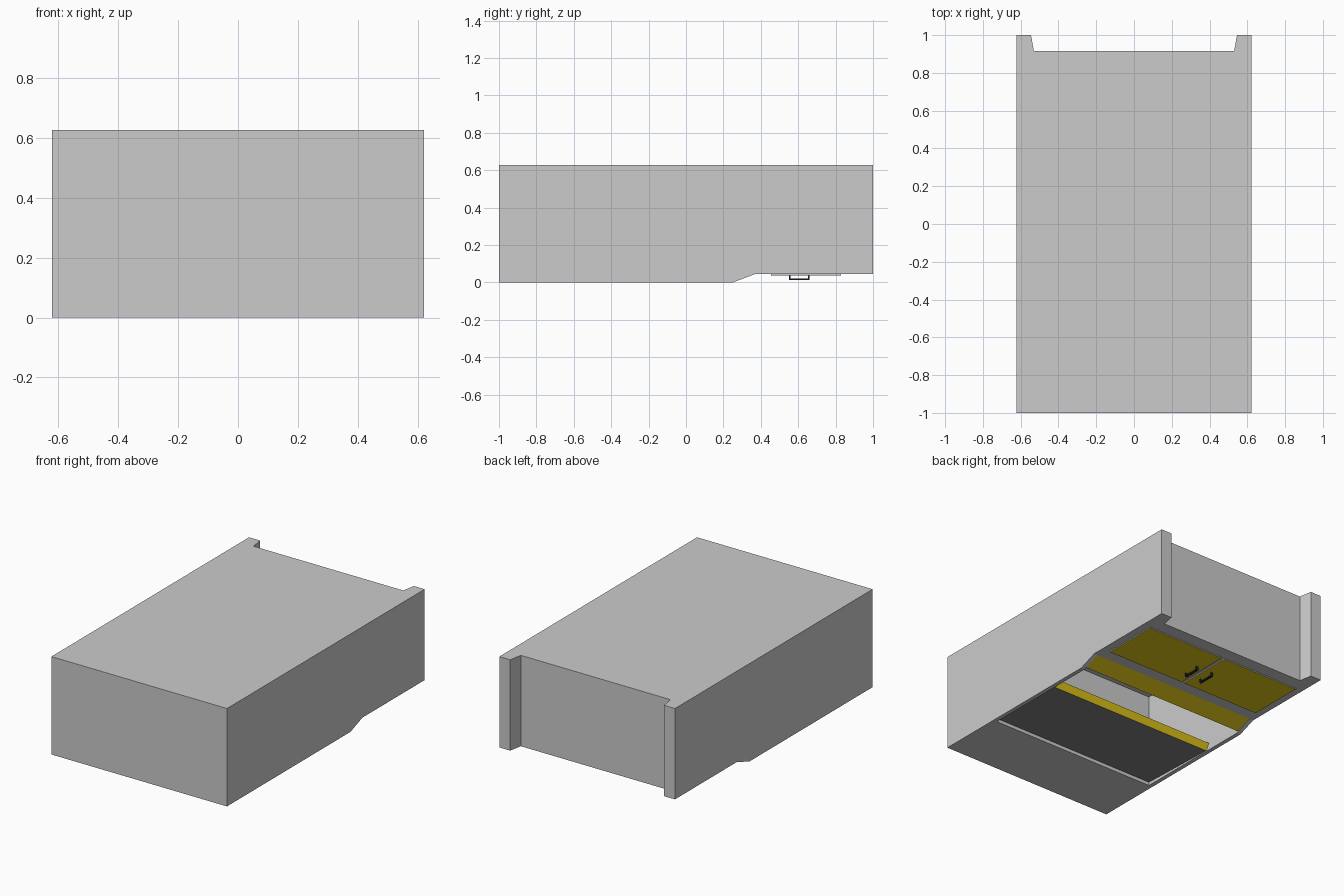
import bpy, bmesh
from mathutils import Vector

if "Cube" in bpy.data.objects:
    bpy.data.objects.remove(bpy.data.objects["Cube"])


def material(name, color):
    m = bpy.data.materials.new(name)
    m.diffuse_color = (*color, 1)
    m.use_nodes = True
    m.node_tree.nodes["Principled BSDF"].inputs["Base Color"].default_value = m.diffuse_color
    return m


YELLOW = material("yellow", (0.8, 0.6, 0.01))
DARK = material("dark_glass", (0.22, 0.22, 0.22))
BLACK = material("black", (0.02, 0.02, 0.02))


def prism(name, points, direction, mat=None):
    """Extrude a closed outline of 3D points along a direction."""
    bm = bmesh.new()
    face = bm.faces.new([bm.verts.new(p) for p in points])
    new = bmesh.ops.extrude_face_region(bm, geom=[face])["geom"]
    bmesh.ops.translate(bm, vec=Vector(direction),
                        verts=[g for g in new if isinstance(g, bmesh.types.BMVert)])
    bmesh.ops.recalc_face_normals(bm, faces=bm.faces)
    mesh = bpy.data.meshes.new(name)
    bm.to_mesh(mesh)
    bm.free()
    ob = bpy.data.objects.new(name, mesh)
    bpy.context.collection.objects.link(ob)
    if mat:
        mesh.materials.append(mat)
    return ob


def side_profile(name, yz, half_width, mat=None, x=0):
    """Outline in the y-z plane, extruded symmetrically about x."""
    return prism(name, [(x - half_width, y, z) for y, z in yz], (2 * half_width, 0, 0), mat)


def cut(target, cutter):
    cutter.hide_render = True
    mod = target.modifiers.new("cut", 'BOOLEAN')
    mod.operation = 'DIFFERENCE'
    mod.solver = 'EXACT'
    mod.object = cutter
    bpy.context.view_layer.objects.active = target
    bpy.ops.object.modifier_apply(modifier=mod.name)
    bpy.data.objects.remove(cutter)


# Cabinet shell, lying face down
cabinet = side_profile("cabinet", [(-1, 0), (0.25, 0), (0.37, 0.045), (1, 0.045),
                                   (1, 0.627), (-1, 0.627)], 0.622)
# Hollow interior, open at the front between the header and the lower panel
cut(cabinet, side_profile("interior_cutter", [(-0.57, -0.1), (0.37, -0.1), (0.37, 0.06),
                                              (0.9, 0.06), (0.9, 0.612), (-0.57, 0.612)], 0.595))
# Notch in the base that leaves two tapered feet
cut(cabinet, prism("foot_cutter", [(-0.53, 0.915, -0.1), (0.53, 0.915, -0.1),
                                   (0.547, 1.01, -0.1), (-0.547, 1.01, -0.1)], (0, 0, 1)))

# Screen, and the yellow rail along its edge
side_profile("screen", [(-0.57, 0.022), (-0.037, 0.005), (-0.037, 0.015), (-0.57, 0.032)],
             0.595, DARK)
side_profile("screen_rail", [(-0.035, 0.003), (-0.01, 0.045), (-0.02, 0.05), (-0.045, 0.01)],
             0.595, YELLOW)

# Sloping yellow panel
side_profile("sloping_panel", [(0.26, 0.008), (0.37, 0.049), (0.37, 0.059), (0.26, 0.018)],
             0.595, YELLOW)

# Two doors with grey edges and yellow fronts, each with a handle
for side, label in ((1, "right"), (-1, "left")):
    door = side_profile(f"{label}_door", [(0.455, 0.038), (0.83, 0.038), (0.83, 0.046),
                                          (0.455, 0.046)], 0.28, x=side * 0.29)
    grey = material("grey_edge", (0.6, 0.6, 0.6))
    door.data.materials.append(grey)
    door.data.materials.append(YELLOW)
    for poly in door.data.polygons:
        poly.material_index = 1 if poly.normal.z < -0.5 else 0
    side_profile(f"{label}_handle", [(0.55, 0.04), (0.55, 0.012), (0.66, 0.012), (0.66, 0.04),
                                     (0.652, 0.04), (0.652, 0.02), (0.558, 0.02),
                                     (0.558, 0.04)], 0.007, BLACK, x=side * 0.057)
